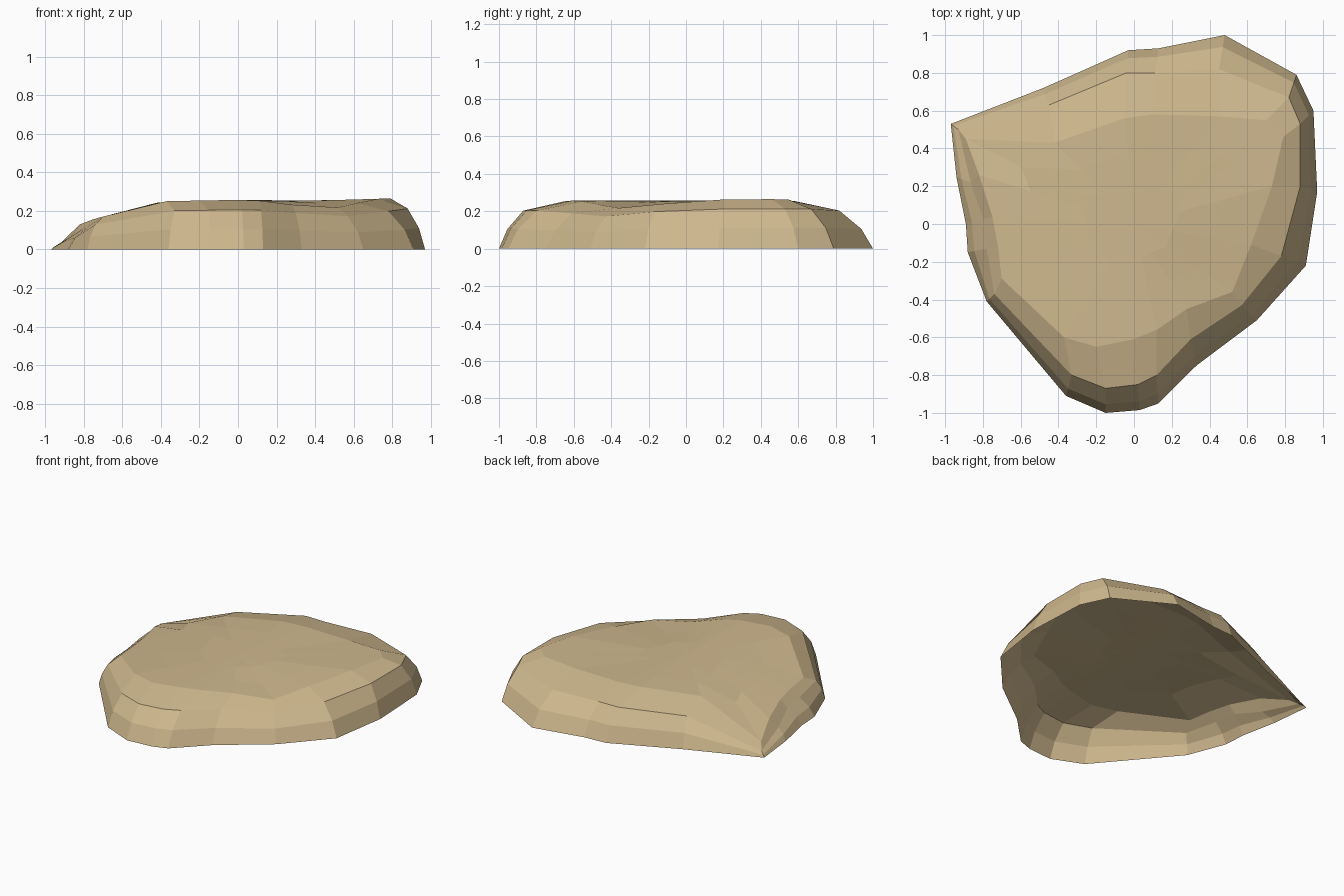
import bpy, bmesh
from mathutils import Vector

if "Cube" in bpy.data.objects:
    bpy.data.objects.remove(bpy.data.objects["Cube"])

# Plan outlines: ground edge, shoulder ring, plateau rim (same point order)
ground = [(-.97, .53), (-.94, .25), (-.89, 0), (-.88, -.15), (-.78, -.41), (-.36, -.91), (-.15, -1),
          (.03, -.985), (.13, -.95), (.33, -.75), (.65, -.51), (.91, -.22), (.97, .17), (.95, .6),
          (.86, .79), (.48, 1), (.13, .93), (-.03, .92), (-.48, .72)]
shoulder = [(-.93, .5), (-.865, .22), (-.8, .03), (-.78, -.13), (-.74, -.37), (-.33, -.8), (-.15, -.87),
            (.02, -.85), (.12, -.8), (.3, -.61), (.57, -.43), (.78, -.17), (.88, .2), (.88, .53),
            (.82, .67), (.45, .82), (.11, .8), (-.04, .8), (-.45, .63)]
plateau = [(-.89, .45), (-.82, .26), (-.75, .04), (-.72, -.12), (-.7, -.29), (-.37, -.6), (-.2, -.65),
           (0, -.61), (.12, -.56), (.28, -.45), (.52, -.36), (.62, -.11), (.73, .2), (.79, .46),
           (.7, .55), (.45, .57), (.1, .58), (-.05, .56), (-.42, .43)]

# Crest height across x, with a shallow dip at the front right
crest_pts = [(-.97, 0), (-.89, .06), (-.82, .13), (-.74, .16), (-.39, .25), (0, .257), (.3, .25), (.8, .265), (1, .265)]


def crest(x, y):
    dip = .045 * max(0, 1 - (Vector((x, y)) - Vector((.57, -.4))).length / .5)
    for (x0, z0), (x1, z1) in zip(crest_pts, crest_pts[1:]):
        if x <= x1:
            return z0 + (z1 - z0) * (x - x0) / (x1 - x0) - dip
    return crest_pts[-1][1] - dip


# Stack of rings from the ground up to the middle of the top
low = [Vector((x, y, 0)) for x, y in ground]
high = [Vector((x, y, .8 * crest(x, y))) for x, y in shoulder]
mid = [Vector((a.x + .35 * (b.x - a.x), a.y + .35 * (b.y - a.y), .52 * b.z)) for a, b in zip(low, high)]
rings = [low, mid, high]
for s in (1, .67, .33):
    rings.append([Vector((s * x, s * y, crest(s * x, s * y))) for x, y in plateau])

# Open-bottomed rock shell
bm = bmesh.new()
loops = [[bm.verts.new(p) for p in ring] for ring in rings]
n = len(ground)
for a, b in zip(loops, loops[1:]):
    for i in range(n):
        j = (i + 1) % n
        bm.faces.new((a[i], a[j], b[j], b[i]))
centre = bm.verts.new((0, 0, crest(0, 0)))
for i in range(n):
    bm.faces.new((loops[-1][i], loops[-1][(i + 1) % n], centre))

mesh = bpy.data.meshes.new("rock_slab")
bm.to_mesh(mesh)
bm.free()
rock = bpy.data.objects.new("rock_slab", mesh)
bpy.context.collection.objects.link(rock)

# Sandstone colour
mat = bpy.data.materials.new("sandstone")
mat.diffuse_color = (.62, .48, .27, 1)
mat.use_nodes = True
mat.node_tree.nodes["Principled BSDF"].inputs["Base Color"].default_value = mat.diffuse_color
mesh.materials.append(mat)
